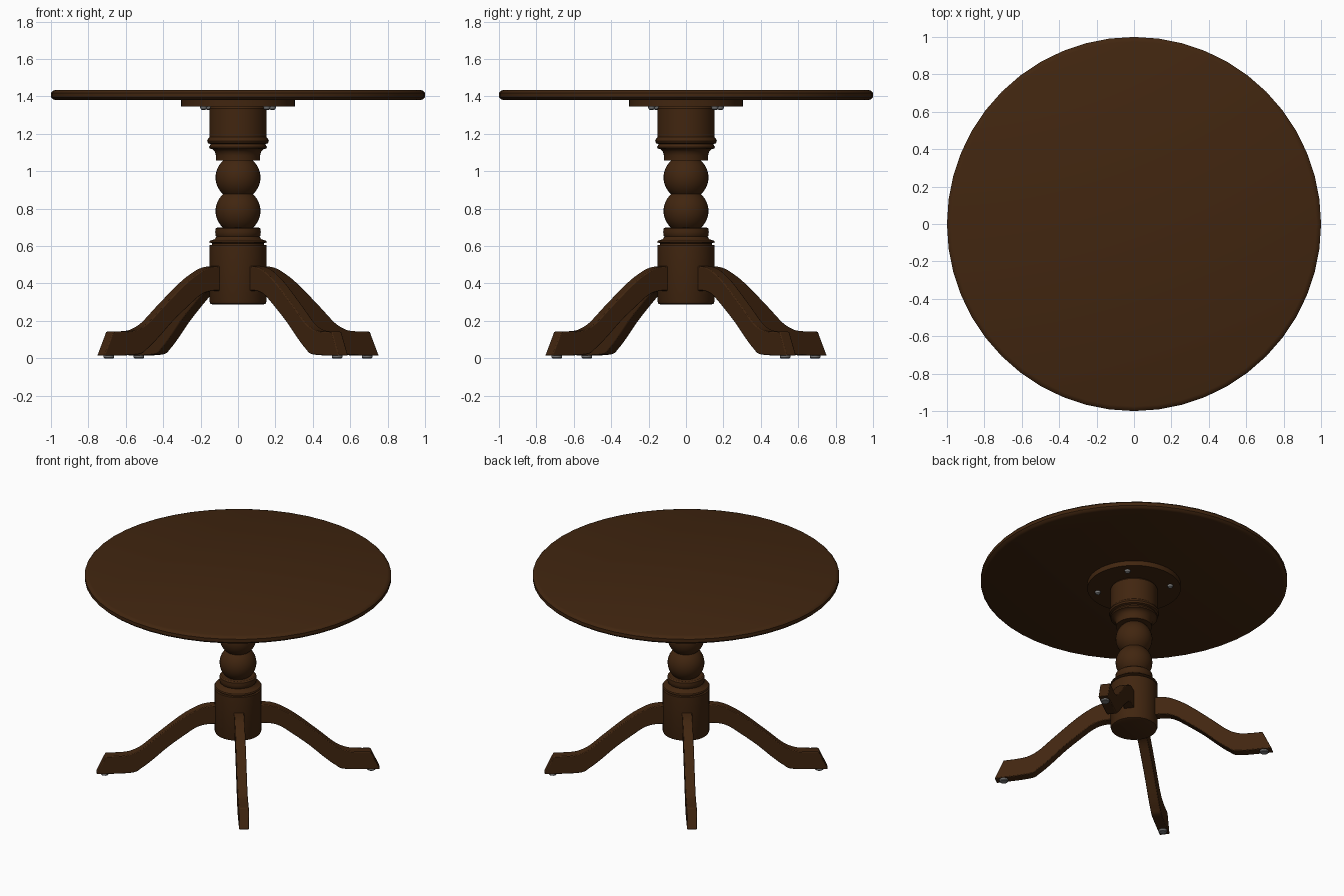
import bpy, bmesh, math
from mathutils import Matrix, Vector

cube = bpy.data.objects.get("Cube")
if cube:
    bpy.data.objects.remove(cube)


def material(name, color):
    m = bpy.data.materials.new(name)
    m.use_nodes = True
    m.diffuse_color = (*color, 1)
    m.node_tree.nodes["Principled BSDF"].inputs["Base Color"].default_value = (*color, 1)
    return m


WOOD = material("dark wood", (0.053, 0.019, 0.005))
METAL = material("grey metal", (0.2, 0.2, 0.2))
LEG_TURN = math.radians(37.5)
BOLT_TURN = math.radians(40)


def finish(name, bm, mat, angle=35):
    bmesh.ops.recalc_face_normals(bm, faces=bm.faces)
    mesh = bpy.data.meshes.new(name)
    bm.to_mesh(mesh)
    bm.free()
    mesh.materials.append(mat)
    obj = bpy.data.objects.new(name, mesh)
    bpy.context.collection.objects.link(obj)
    bpy.ops.object.select_all(action="DESELECT")
    obj.select_set(True)
    bpy.context.view_layer.objects.active = obj
    bpy.ops.object.shade_smooth_by_angle(angle=math.radians(angle))
    return obj


def lathe(name, profile, mat, segments=32, center=(0, 0)):
    """Turn a (radius, height) profile round the vertical axis and cap both ends."""
    bm = bmesh.new()
    rings = []
    for r, z in profile:
        turns = [math.tau * i / segments for i in range(segments)]
        rings.append([bm.verts.new((center[0] + r * math.cos(a), center[1] + r * math.sin(a), z))
                      for a in turns])
    for low, high in zip(rings, rings[1:]):
        for i in range(segments):
            j = (i + 1) % segments
            bm.faces.new((low[i], low[j], high[j], high[i]))
    bm.faces.new(rings[0])
    bm.faces.new(rings[-1])
    return finish(name, bm, mat)


def ball(z, radius, half_height, steps=12):
    """Profile of a ball cut flat at top and bottom."""
    heights = [half_height * (2 * i / steps - 1) for i in range(steps + 1)]
    return [(math.sqrt(radius ** 2 - h ** 2), z + h) for h in heights]


def smooth_path(points, steps=4):
    """Smooth curve through the points."""
    p = [Vector(q) for q in points]
    p = [2 * p[0] - p[1]] + p + [2 * p[-1] - p[-2]]
    out = []
    for a, b, c, d in zip(p, p[1:], p[2:], p[3:]):
        for s in range(steps):
            t = s / steps
            out.append(b + (c - a) * t / 2 + (a - 2.5 * b + 2 * c - d / 2) * t * t
                       + (1.5 * (b - c) + (d - a) / 2) * t ** 3)
    return out + [p[-2]]


# Round top with softened rim, and the plate that carries it
lathe("table_top", [(0.975, 1.38), (0.99, 1.385), (1, 1.396), (1, 1.419), (0.99, 1.43), (0.975, 1.435)],
      WOOD, 48)
lathe("mounting_plate", [(0.305, 1.345), (0.305, 1.382)], WOOD, 48)

# Turned column
lathe("column_base", [(0.135, 0.287), (0.148, 0.292), (0.153, 0.305), (0.153, 0.605), (0.14, 0.607),
                      (0.14, 0.615), (0.155, 0.62), (0.15, 0.628), (0.125, 0.637), (0.115, 0.65),
                      (0.12, 0.656), (0.122, 0.675), (0.12, 0.693), (0.11, 0.7)], WOOD)
for label, z in (("lower", 0.788), ("upper", 0.967)):
    lathe(label + "_ball", ball(z, 0.12, 0.092), WOOD)
lathe("column_head", [(0.118, 1.057), (0.118, 1.085), (0.124, 1.105), (0.138, 1.118), (0.152, 1.122),
                      (0.155, 1.13), (0.15, 1.138), (0.146, 1.145), (0.16, 1.15), (0.165, 1.162),
                      (0.16, 1.174), (0.153, 1.182), (0.153, 1.335), (0.145, 1.346)], WOOD)

# Four sweeping legs with pads under the feet
upper = smooth_path([(0.12, 0.495), (0.22, 0.485), (0.3, 0.45), (0.39, 0.39), (0.53, 0.275),
                     (0.63, 0.19), (0.7, 0.155), (0.76, 0.145), (0.865, 0.142)])
lower = smooth_path([(0.12, 0.36), (0.2, 0.36), (0.27, 0.34), (0.35, 0.285), (0.46, 0.2),
                     (0.56, 0.11), (0.635, 0.05), (0.7, 0.02), (0.925, 0.014)])
names = ("left_back", "right_back", "right_front", "left_front")
for k, label in enumerate(names):
    turn = LEG_TURN + k * math.pi / 2
    bm = bmesh.new()
    rings = []
    for u, w in zip(upper, lower):
        corners = ((u, -1), (u, 1), (w, 1), (w, -1))
        rings.append([bm.verts.new((p.x, side * 0.033, p.y)) for p, side in corners])
    for a, b in zip(rings, rings[1:]):
        for i in range(4):
            j = (i + 1) % 4
            bm.faces.new((a[i], a[j], b[j], b[i]))
    bm.faces.new(rings[0])
    bm.faces.new(rings[-1])
    bmesh.ops.transform(bm, matrix=Matrix.Rotation(turn, 4, "Z"), verts=bm.verts)
    leg = finish(label + "_leg", bm, WOOD)
    bevel = leg.modifiers.new("soft edges", "BEVEL")
    bevel.width = 0.005
    bevel.segments = 2
    bevel.limit_method = "ANGLE"
    bevel.angle_limit = math.radians(50)

    spot = (0.87 * math.cos(turn), 0.87 * math.sin(turn))
    lathe(label + "_foot_pad", [(0.024, 0), (0.028, 0.004), (0.028, 0.02)], METAL, 16, spot)

    # Bolt heads under the plate
    turn = BOLT_TURN + k * math.pi / 2
    spot = (0.24 * math.cos(turn), 0.24 * math.sin(turn))
    lathe(label + "_bolt", [(0.008, 1.327), (0.016, 1.332), (0.02, 1.346)], METAL, 12, spot)
